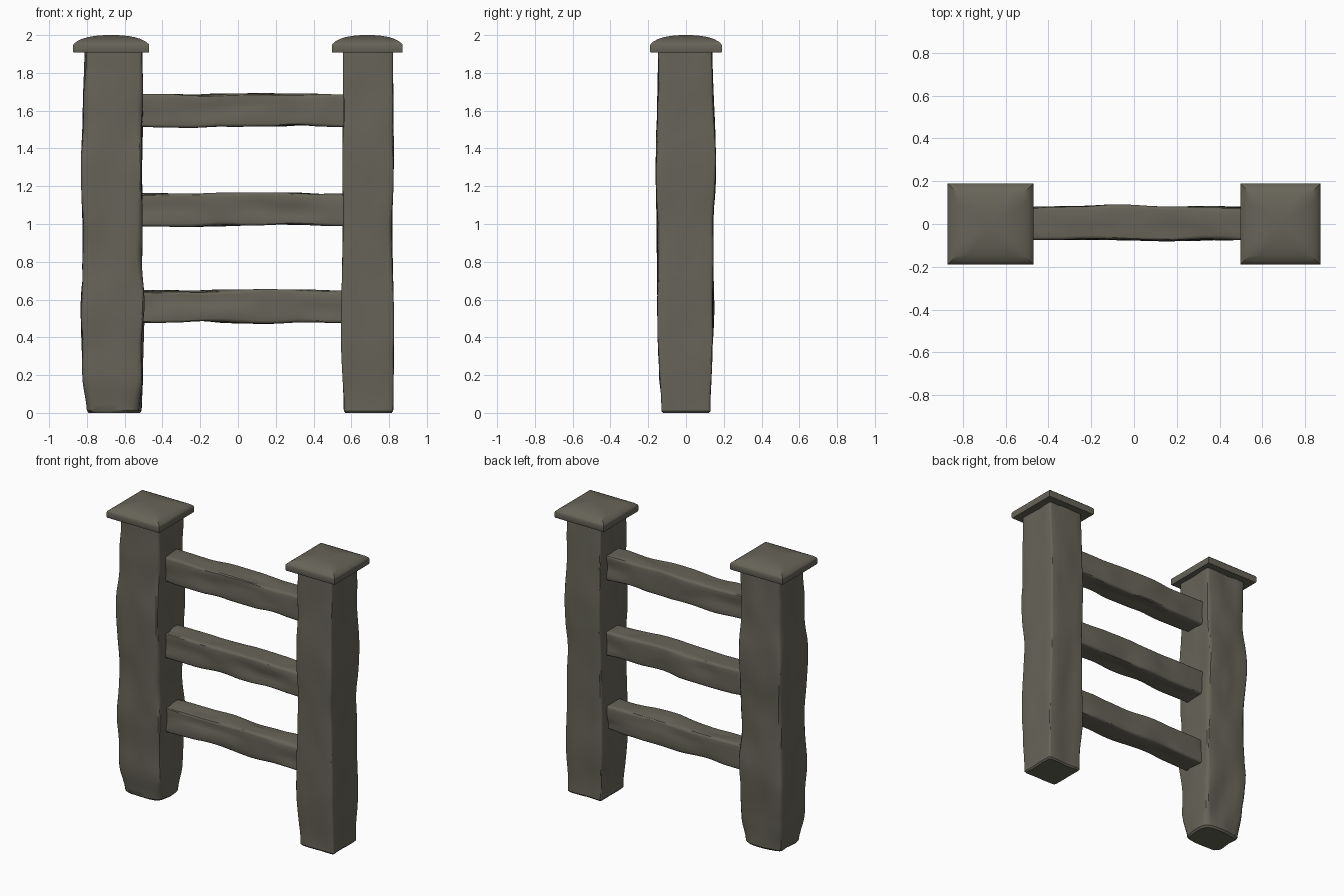
import bpy, bmesh, math
from mathutils import Vector, noise

if "Cube" in bpy.data.objects:
    bpy.data.objects.remove(bpy.data.objects["Cube"])

wood = bpy.data.materials.new("weathered grey brown wood")
wood.diffuse_color = (0.135, 0.128, 0.098, 1)
wood.use_nodes = True
wood.node_tree.nodes["Principled BSDF"].inputs["Base Color"].default_value = wood.diffuse_color


def finish(name, bm):
    bmesh.ops.recalc_face_normals(bm, faces=bm.faces)
    me = bpy.data.meshes.new(name)
    bm.to_mesh(me)
    bm.free()
    me.materials.append(wood)
    ob = bpy.data.objects.new(name, me)
    bpy.context.collection.objects.link(ob)
    bpy.ops.object.select_all(action='DESELECT')
    ob.select_set(True)
    bpy.context.view_layer.objects.active = ob
    bpy.ops.object.shade_smooth_by_angle(angle=math.radians(32))
    return ob


def skin(bm, rings):
    """Join successive rings of points with quads and close both ends."""
    loops = [[bm.verts.new(p) for p in r] for r in rings]
    n = len(loops[0])
    for a, b in zip(loops, loops[1:]):
        for i in range(n):
            bm.faces.new((a[i], a[(i + 1) % n], b[(i + 1) % n], b[i]))
    bm.faces.new(loops[0])
    bm.faces.new(loops[-1])


def sample(stations, t):
    """Smoothly blended station values (t, a0, a1, b0, b1, corner)."""
    for s, e in zip(stations, stations[1:]):
        if t <= e[0]:
            k = max(0, (t - s[0]) / (e[0] - s[0]))
            k = k * k * (3 - 2 * k)
            return [p + (q - p) * k for p, q in zip(s[1:], e[1:])]
    return stations[-1][1:]


def section(a0, a1, b0, b1, c):
    """Rectangle with rounded corners and subdivided sides."""
    pts = []
    corners = [(a1 - c, b1 - c, 0), (a0 + c, b1 - c, 90), (a0 + c, b0 + c, 180), (a1 - c, b0 + c, 270)]
    for i, (x, y, ang) in enumerate(corners):
        for k in range(4):
            r = math.radians(ang + 30 * k)
            pts.append((x + c * math.cos(r), y + c * math.sin(r)))
        nx, ny, na = corners[(i + 1) % 4]
        r = math.radians(na)
        end = (nx + c * math.cos(r), ny + c * math.sin(r))
        sx, sy = pts[-1]
        pts += [(sx + (end[0] - sx) * k / 5, sy + (end[1] - sy) * k / 5) for k in range(1, 5)]
    return pts


def timber(name, stations, steps, place, seed, rough, bevel):
    """Hewn beam: lofted sections with shallow, grain-stretched dents."""
    t0, t1 = stations[0][0], stations[-1][0]
    ts = [t0, t0 + bevel] + [t0 + (t1 - t0) * i / steps for i in range(1, steps)] + [t1 - bevel, t1]
    rings = []
    for t in ts:
        a0, a1, b0, b1, c = sample(stations, t)
        g = bevel * 0.8 if t in (t0, t1) else 0
        ca, cb = (a0 + a1) / 2, (b0 + b1) / 2
        ring = []
        for a, b in section(a0 + g, a1 - g, b0 + g, b1 - g, c):
            d = noise.noise(Vector((a * 9 + seed * 7.3, b * 9, t * 3.5)))
            d = -rough * max(0, d + 0.1)
            v = Vector((a - ca, b - cb))
            v *= 1 + d / v.length
            ring.append(place(ca + v.x, cb + v.y, t))
        rings.append(ring)
    bm = bmesh.new()
    skin(bm, rings)
    return finish(name, bm)


# posts
upright = lambda a, b, t: (a, b, t)
timber("left_post", [
    (0.00, -.80, -.51, -.12, .12, .045),
    (0.20, -.825, -.503, -.143, .135, .03),
    (0.55, -.833, -.495, -.153, .150, .02),
    (0.90, -.822, -.505, -.155, .142, .035),
    (1.30, -.832, -.507, -.161, .160, .02),
    (1.60, -.822, -.502, -.153, .148, .03),
    (1.92, -.813, -.505, -.148, .140, .015)], 44, upright, 1, 0.022, 0.012)
timber("right_post", [
    (0.00, .56, .822, -.130, .130, .014),
    (0.40, .545, .827, -.150, .142, .012),
    (0.95, .553, .818, -.153, .145, .018),
    (1.35, .553, .825, -.160, .158, .012),
    (1.92, .556, .821, -.148, .140, .012)], 44, upright, 2, 0.014, 0.010)

# rails: top, middle and bottom bars set into the posts
along = lambda a, b, t: (t, a, b)
for i, (name, z) in enumerate((("bottom_rail", 0.475), ("middle_rail", 0.988), ("top_rail", 1.513))):
    s = (-1, 1, 1)[i] * 0.004
    timber(name, [
        (-.53, -.074, .080, z, z + .176, .014),
        (-.25, -.074, .085, z - s, z + .174, .016),
        (-.08, -.076, .092, z, z + .178, .020),
        (0.15, -.081, .082, z + s, z + .180, .014),
        (0.35, -.078, .084, z + .004, z + .178, .02),
        (0.58, -.074, .080, z, z + .172, .014)], 34, along, 5 + i, 0.022, 0.006)

# caps: thin square slabs with a pillow-shaped top
for name, x0, x1 in (("left_cap", -.873, -.47), ("right_cap", .497, .872)):
    cx, hx, hy = (x0 + x1) / 2, (x1 - x0) / 2, 0.19
    rings = []
    for r, z in ((.985, 1.907), (1, 1.913), (1, 1.946), (.985, 1.953), (.9, 1.967), (.78, 1.979),
                 (.62, 1.989), (.42, 1.996), (.2, 1.9995), (.05, 2.0)):
        ring = []
        for k in range(4):
            p = Vector([(1, 1), (-1, 1), (-1, -1), (1, -1)][k])
            q = Vector([(-1, 1), (-1, -1), (1, -1), (1, 1)][k])
            for j in range(6):
                v = p.lerp(q, j / 6) * r
                ring.append((cx + v.x * hx, v.y * hy, z))
        rings.append(ring)
    bm = bmesh.new()
    skin(bm, rings)
    finish(name, bm)
